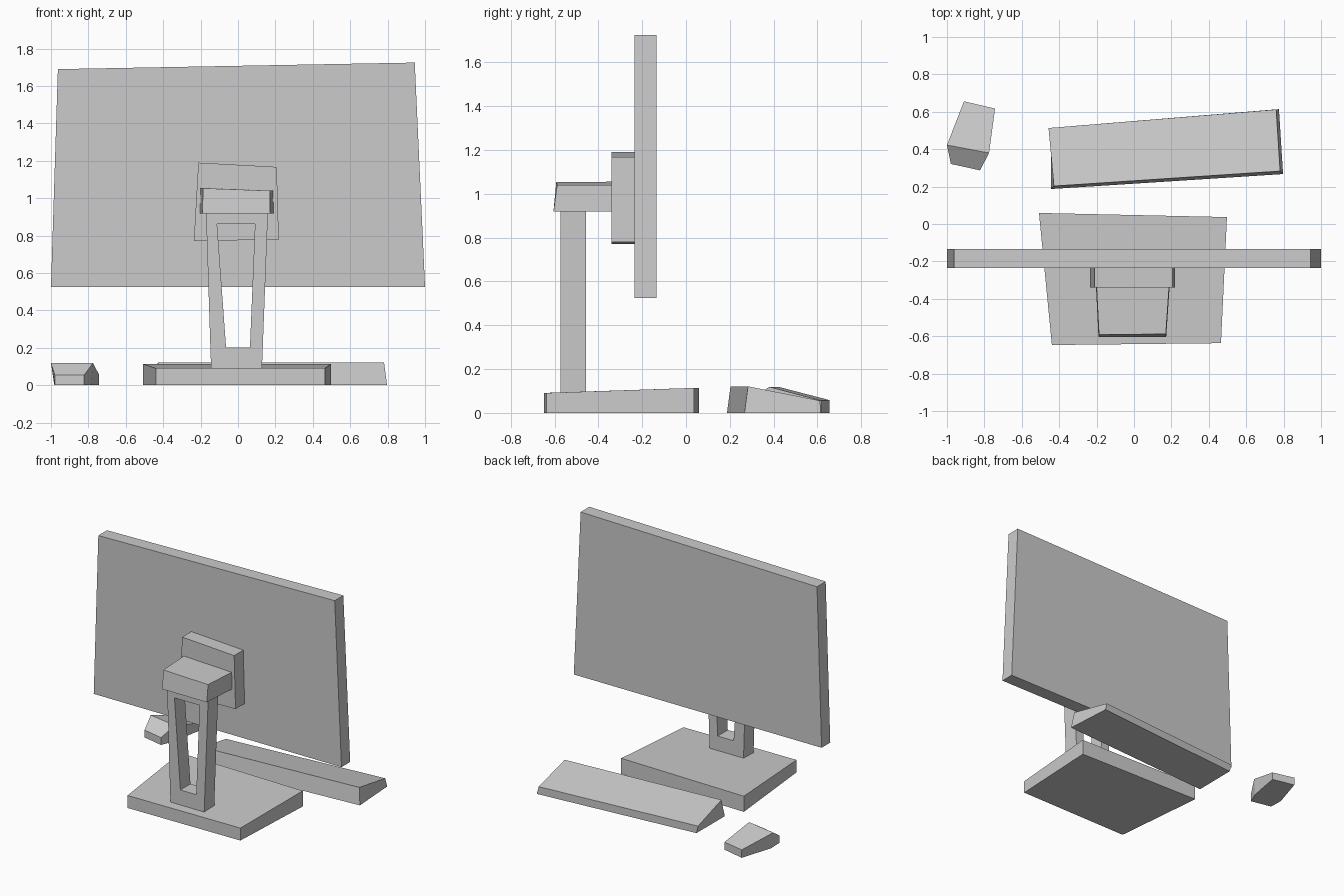
import bpy
import bmesh

if "Cube" in bpy.data.objects:
    bpy.data.objects.remove(bpy.data.objects["Cube"])


def mesh_object(name, bm):
    bmesh.ops.recalc_face_normals(bm, faces=bm.faces[:])
    me = bpy.data.meshes.new(name)
    bm.to_mesh(me)
    bm.free()
    ob = bpy.data.objects.new(name, me)
    bpy.context.collection.objects.link(ob)
    return ob


def bridge(bm, a, b):
    """Quads between two closed loops of equal length."""
    n = len(a)
    return [bm.faces.new((a[i], a[(i + 1) % n], b[(i + 1) % n], b[i])) for i in range(n)]


def loft(name, a, b):
    """Solid between two matching outlines."""
    bm = bmesh.new()
    la, lb = ([bm.verts.new(p) for p in ring] for ring in (a, b))
    bm.faces.new(la)
    bm.faces.new(lb)
    bridge(bm, la, lb)
    return mesh_object(name, bm)


def front_panel(name, outline, y0, y1):
    """Outline in x, z extruded along y."""
    return loft(name, [(x, y0, z) for x, z in outline], [(x, y1, z) for x, z in outline])


# Screen and its mounting plate
front_panel("screen", [(-1, .525), (1, .525), (.945, 1.725), (-.963, 1.69)], -.235, -.135)
front_panel("mount_plate", [(-.236, .77), (.218, .78), (.207, 1.167), (-.212, 1.19)], -.34, -.235)

# Arm head joining the stand and the plate
loft("arm_head",
     [(-.19, -.605, .918), (.172, -.605, .918), (.17, -.588, 1.04), (-.187, -.592, 1.053)],
     [(-.203, -.34, .918), (.19, -.34, .918), (.187, -.34, 1.04), (-.2, -.34, 1.055)])

# Upright with a tapered opening
bm = bmesh.new()
outer = [(-.144, .09), (.128, .09), (.16, .92), (-.171, .92)]
inner = [(-.064, .203), (.064, .203), (.091, .862), (-.112, .862)]
o0, o1, i0, i1 = ([bm.verts.new((x, y, z)) for x, z in loop]
                  for loop in (outer, inner) for y in (-.573, -.457))
for a, b in ((o0, o1), (i0, i1), (o0, i0), (o1, i1)):
    bridge(bm, a, b)
mesh_object("stand_upright", bm)

# Base plate, slightly thicker at the rear
base = [(-.439, -.647, .091), (.465, -.637, .091), (.497, .037, .114), (-.508, .059, .114)]
loft("stand_base", [(x, y, 0) for x, y, z in base], base)

# Wedge keyboard
loft("keyboard",
     [(-.444, .187, 0), (.797, .267, 0), (.775, .614, 0), (-.442, .511, 0)],
     [(-.428, .203, .121), (.781, .283, .121), (.76, .612, .056), (-.457, .513, .056)])

# Mouse: low ends rising to a ridge
bm = bmesh.new()
left = [(-.979, .321, .054), (-1, .422, .119), (-.909, .656, .058)]
right = [(-.823, .287, .054), (-.775, .38, .119), (-.743, .617, .056)]
foot_left = [(-.979, .321, 0), (-.982, .422, 0), (-.909, .656, 0)]
foot_right = [(-.823, .287, 0), (-.785, .38, 0), (-.743, .617, 0)]
tl, tr, fl, fr = ([bm.verts.new(p) for p in s] for s in (left, right, foot_left, foot_right))
bridge(bm, fl + fr[::-1], tl + tr[::-1])
bm.faces.new(fl + fr[::-1])
for i in range(2):
    bm.faces.new((tl[i], tl[i + 1], tr[i + 1], tr[i]))
mesh_object("mouse", bm)
